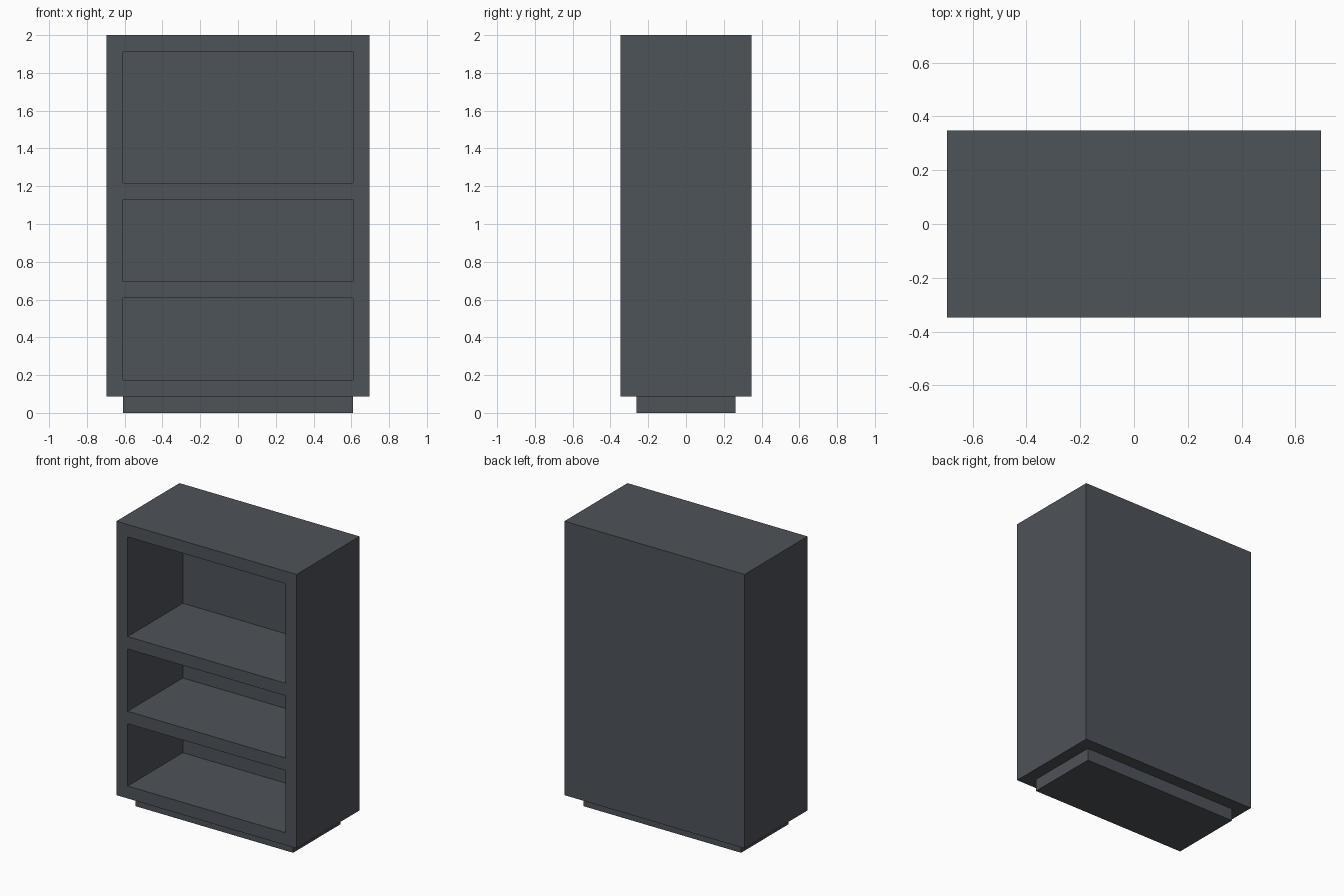
import bpy
import bmesh
from mathutils import Vector

default = bpy.data.objects.get("Cube")
if default:
    bpy.data.objects.remove(default, do_unlink=True)

U = 2 / 23  # board thickness; every size is a multiple of it

slate = bpy.data.materials.new("slate grey")
slate.use_nodes = True
COLOUR = (0.076, 0.0865, 0.1, 1)
slate.diffuse_color = COLOUR
slate.node_tree.nodes["Principled BSDF"].inputs["Base Color"].default_value = COLOUR


def box(bm, width, depth, z0, z1):
    """Box centred on x and y, sized in board thicknesses."""
    verts = bmesh.ops.create_cube(bm, size=1)["verts"]
    for v in verts:
        v.co = Vector((v.co.x * width, v.co.y * depth,
                       (z0 + z1) / 2 + v.co.z * (z1 - z0))) * U


def finish(bm, name):
    bmesh.ops.recalc_face_normals(bm, faces=bm.faces)
    mesh = bpy.data.meshes.new(name)
    bm.to_mesh(mesh)
    bm.free()
    mesh.materials.append(slate)
    obj = bpy.data.objects.new(name, mesh)
    bpy.context.collection.objects.link(obj)
    return obj


# Plinth, set back on all sides
bm = bmesh.new()
box(bm, 14, 6, 0, 1)
finish(bm, "plinth")

# Cabinet body: cut the front into a frame, then push the bays inward
BAYS = [(2, 7), (8, 13), (14, 22)]
bm = bmesh.new()
box(bm, 16, 8, 1, 23)


def front_faces():
    bm.normal_update()
    return [f for f in bm.faces if f.normal.y < -0.9]


def cut_front(point, normal):
    faces = front_faces()
    geom = faces + list({e for f in faces for e in f.edges}) \
        + list({v for f in faces for v in f.verts})
    bmesh.ops.bisect_plane(bm, geom=geom, plane_co=point, plane_no=normal)


for x in (-7, 7):
    cut_front((x * U, 0, 0), (1, 0, 0))
for z in (z for bay in BAYS for z in bay):
    cut_front((0, 0, z * U), (0, 0, 1))

bays = []
for f in front_faces():
    c = f.calc_center_median() / U
    if abs(c.x) < 7 and any(a < c.z < b for a, b in BAYS):
        bays.append(f)
for f in bmesh.ops.extrude_discrete_faces(bm, faces=bays)["faces"]:
    bmesh.ops.translate(bm, verts=f.verts, vec=(0, 7 * U, 0))
finish(bm, "bookcase_body")
